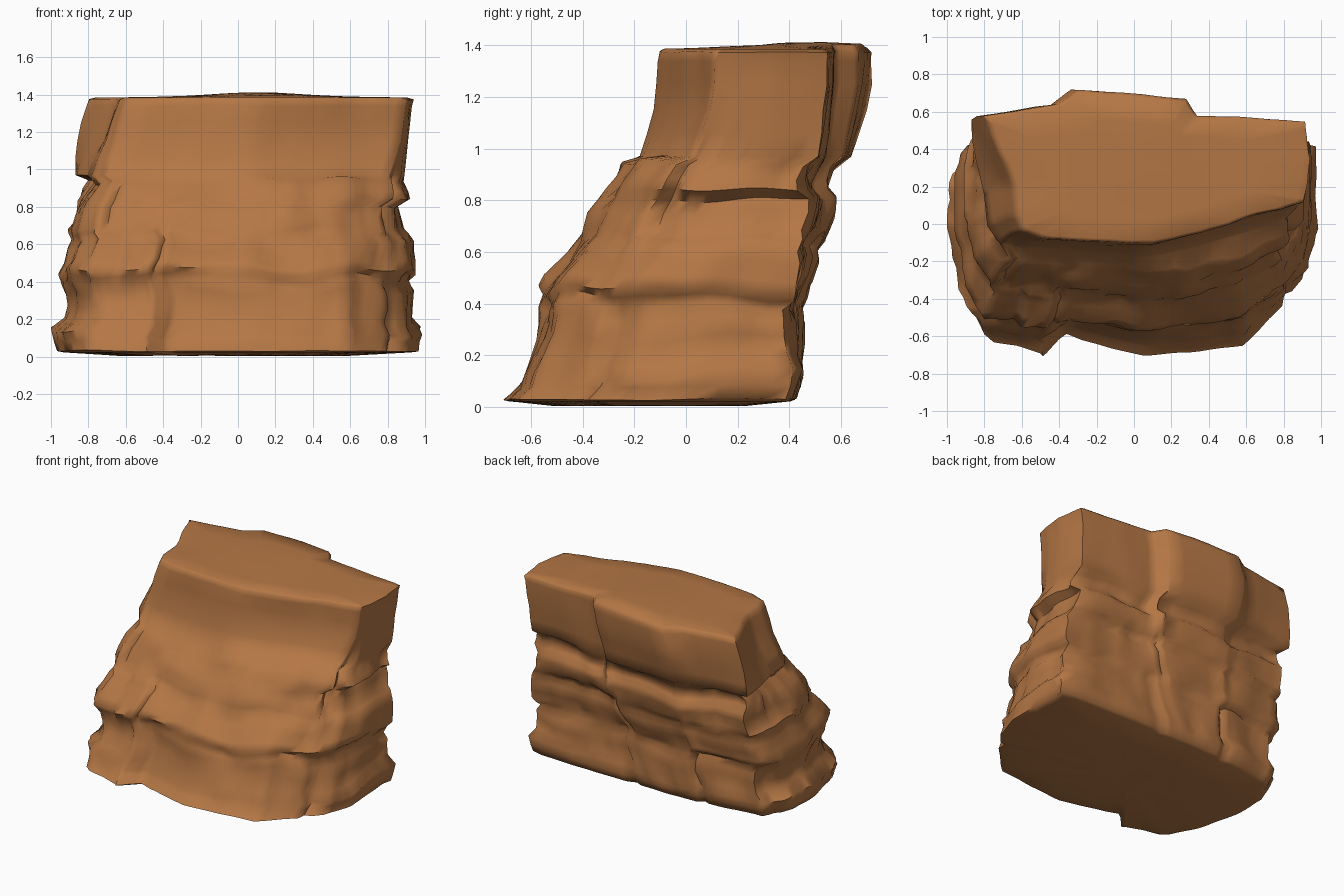
import bpy, bmesh, math, random
from mathutils import Vector, noise

if "Cube" in bpy.data.objects:
    bpy.data.objects.remove(bpy.data.objects["Cube"])

random.seed(7)

# Plan outlines (same point order, anticlockwise from the left) at three heights
BASE = [(-.98, -.1), (-.91, -.4), (-.79, -.64), (-.64, -.66), (-.48, -.72), (-.37, -.6), (.05, -.7),
        (.3, -.68), (.58, -.65), (.76, -.47), (.92, -.3), (.99, -.08), (.96, .41), (.5, .43),
        (.1, .43), (-.1, .43), (-.35, .42), (-.55, .42), (-.88, .36), (-.98, .15)]
MIDDLE = [(-.88, 0), (-.85, -.2), (-.75, -.33), (-.6, -.34), (-.45, -.36), (-.32, -.37), (.05, -.42),
          (.3, -.38), (.55, -.31), (.74, -.21), (.86, -.04), (.88, .15), (.88, .45), (.5, .48),
          (.3, .5), (.2, .55), (-.3, .55), (-.42, .53), (-.84, .5), (-.88, .25)]
TOP = [(-.66, .22), (-.65, .05), (-.61, -.03), (-.5, -.07), (-.35, -.08), (-.2, -.09), (.1, -.1),
       (.35, -.04), (.6, .04), (.9, .12), (.92, .2), (.935, .35), (.91, .55), (.6, .57),
       (.33, .58), (.27, .67), (-.31, .72), (-.42, .64), (-.81, .58), (-.74, .4)]

# Silhouette by height: z, left, right, front, back
LEVELS = [(.03, -.97, .985, -.72, .43), (.08, -.985, .99, -.66, .45), (.13, -1, 1, -.635, .46),
          (.19, -.93, .95, -.61, .45), (.27, -.91, .95, -.58, .46), (.34, -.92, .95, -.57, .46),
          (.39, -.94, .92, -.57, .45), (.425, -.95, .92, -.58, .47), (.455, -.96, .95, -.6, .48),
          (.5, -.93, .95, -.57, .5), (.57, -.91, .94, -.5, .52), (.61, -.89, .94, -.47, .51),
          (.65, -.91, .91, -.44, .54), (.68, -.9, .89, -.41, .55), (.75, -.88, .87, -.39, .58),
          (.8, -.87, .86, -.35, .59), (.84, -.85, .92, -.32, .56), (.88, -.83, .91, -.29, .56),
          (.93, -.81, .89, -.26, .59), (.97, -.87, .89, -.18, .64), (1.06, -.87, .9, -.15, .67),
          (1.15, -.86, .91, -.125, .7), (1.25, -.84, .92, -.115, .72), (1.34, -.81, .93, -.11, .72),
          (1.375, -.795, .94, -.105, .72)]
SUB = 5


def plan(z):
    """Outline at height z, blended between the three plans."""
    a, b, t = (BASE, MIDDLE, z / .72) if z < .72 else (MIDDLE, TOP, min(1, (z - .72) / .45))
    return [Vector(p).lerp(Vector(q), t) for p, q in zip(a, b)]


def fit(v, lo, hi, a, b):
    return a + (v - lo) / (hi - lo) * (b - a)


# Stone courses: z range, cracks as positions along the outline, 0 to 20
COURSES = [(0, .41, [0, 2, 5, 9.4, 12, 14, 16.4, 18.4]),
           (.41, .66, [0, 3, 4.4, 5.6, 9, 11.4, 12.8, 14.6, 16, 18]),
           (.66, .95, [0, 2.4, 6.6, 9.4, 12, 15, 17.4, 19])]
DEPTH = [[random.uniform(-.02, .015) for _ in c[2]] for c in COURSES]


def relief(u, z):
    """Outward offset of the stone at outline position u and height z."""
    for (lo, hi, cracks), depth in zip(COURSES, DEPTH):
        if lo <= z < hi:
            k = max(i for i, c in enumerate(cracks) if u >= c)
            gap = -.02 if min(abs(u - c) for c in cracks[1:]) < .11 else 0
            return depth[k] + gap
    return 0


def ring_at(z, left, right, front, back):
    pts = plan(z)
    xs, ys = [p.x for p in pts], [p.y for p in pts]
    pts = [Vector((fit(p.x, min(xs), max(xs), left, right), fit(p.y, min(ys), max(ys), front, back), z))
           for p in pts]
    n, out = len(pts), []
    for i in range(n):
        a, b = pts[i], pts[(i + 1) % n]
        normal = (b - a).cross(Vector((0, 0, 1))).normalized()
        for j in range(SUB):
            p = a.lerp(b, j / SUB)
            rough = .028 if .1 < z < .97 else .008
            bumps = noise.noise(p * 5) + .6 * noise.noise(p * 11)
            q = p + normal * (relief(i + j / SUB, z) + rough * bumps)
            q.z += (.05 if .1 < z < .95 else .008) * noise.noise(p * 3.1 + Vector((4, 2, 9)))
            q.x = min(max(q.x, left), right)
            q.y = min(max(q.y, front), back)
            out.append(q)
    return out


bm = bmesh.new()


def bridge(a, b):
    for i in range(len(a)):
        j = (i + 1) % len(a)
        bm.faces.new((a[i], a[j], b[j], b[i]))


def cap(ring, height):
    """Close an end with shrinking, gently uneven rings."""
    centre = sum((v.co for v in ring), Vector()) / len(ring)
    last = ring
    for s in (.96, .65, .3):
        new = []
        for v in ring:
            p = centre.lerp(v.co, s)
            p.z = height(p, s)
            new.append(bm.verts.new(p))
        bridge(last, new)
        last = new
    bm.faces.new(last)


# Side walls
rings = [[bm.verts.new(p) for p in ring_at(*lv)] for lv in LEVELS]
for a, b in zip(rings, rings[1:]):
    bridge(a, b)

# Flat crown and underside
cap(rings[-1], lambda p, s: 1.385 + .028 * math.exp(-((p.x - .1) ** 2 + (p.y - .5) ** 2) * 8))
cap(rings[0], lambda p, s: .022 if s > .9 else .003 + .012 * abs(noise.noise(p * 4)))
bmesh.ops.recalc_face_normals(bm, faces=bm.faces)

mesh = bpy.data.meshes.new("cliff_rock")
bm.to_mesh(mesh)
bm.free()
rock = bpy.data.objects.new("cliff_rock", mesh)
bpy.context.collection.objects.link(rock)

# Brown stone
stone = bpy.data.materials.new("brown_stone")
stone.diffuse_color = (.46, .185, .06, 1)
stone.use_nodes = True
stone.node_tree.nodes["Principled BSDF"].inputs["Base Color"].default_value = stone.diffuse_color
mesh.materials.append(stone)

bpy.context.view_layer.objects.active = rock
rock.select_set(True)
bpy.ops.object.shade_smooth_by_angle(angle=math.radians(65))
